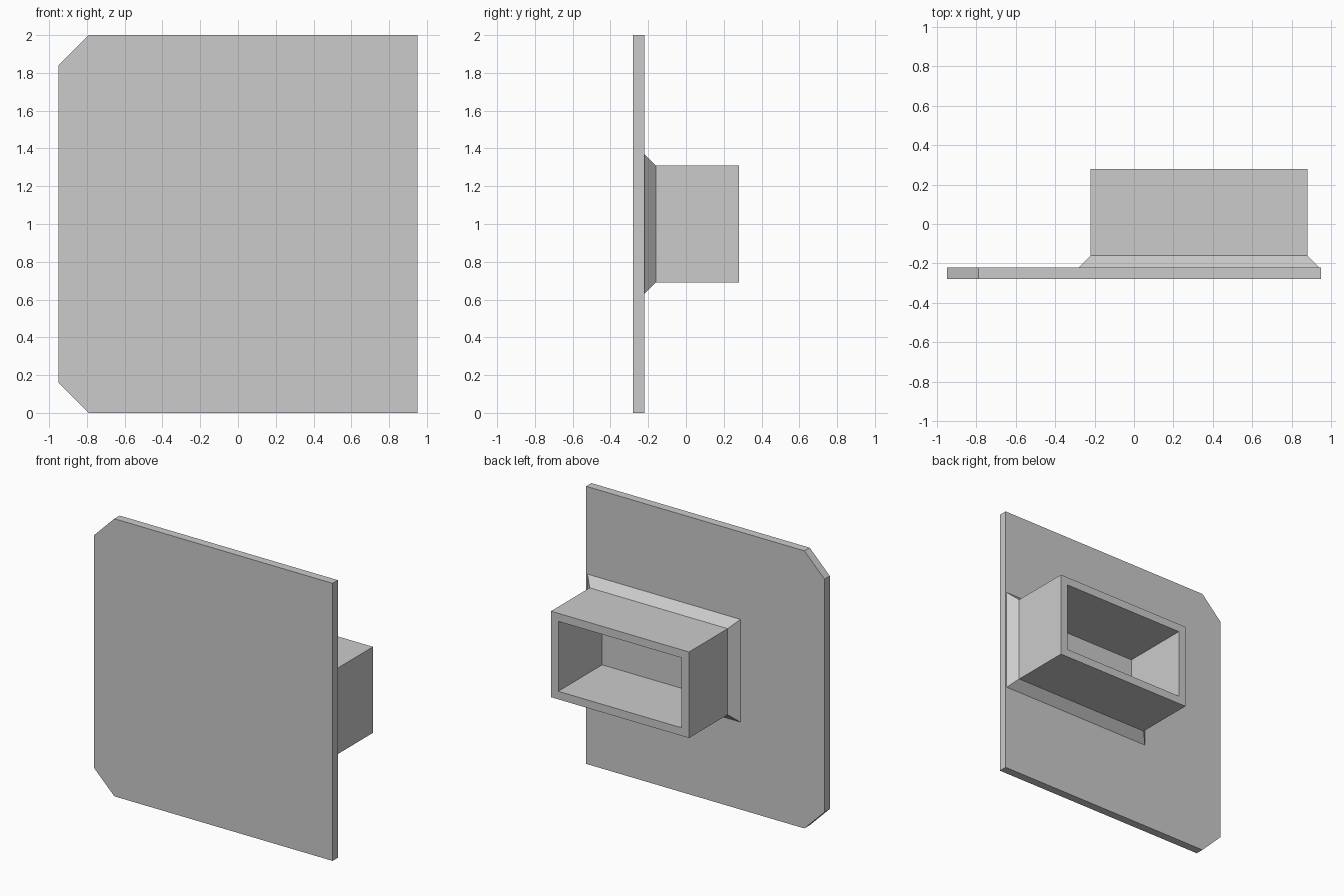
import bpy
import bmesh

cube = bpy.data.objects.get("Cube")
if cube:
    bpy.data.objects.remove(cube, do_unlink=True)

grey = bpy.data.materials.new("light grey")
grey.use_nodes = True
grey.diffuse_color = (0.6, 0.6, 0.6, 1)
grey.node_tree.nodes["Principled BSDF"].inputs["Base Color"].default_value = (0.6, 0.6, 0.6, 1)

PLATE_FRONT, PLATE_BACK, BOX_END = -0.28, -0.22, 0.28


def loft(name, rings, capped):
    """Join rings of points with quads, optionally closing both ends."""
    bm = bmesh.new()
    loops = [[bm.verts.new(p) for p in ring] for ring in rings]
    for a, b in zip(loops, loops[1:]):
        for i in range(len(a)):
            j = (i + 1) % len(a)
            bm.faces.new((a[i], a[j], b[j], b[i]))
    if capped:
        bm.faces.new(loops[0][::-1])
        bm.faces.new(loops[-1])
    bm.normal_update()
    mesh = bpy.data.meshes.new(name)
    bm.to_mesh(mesh)
    bm.free()
    mesh.materials.append(grey)
    obj = bpy.data.objects.new(name, mesh)
    bpy.context.collection.objects.link(obj)
    return obj


# Flat plate with two clipped corners on its right side
w, h, cut = 0.95, 2.0, 0.16
outline = [(w, 0), (w, h), (cut - w, h), (-w, h - cut), (-w, cut), (cut - w, 0)]
loft("plate", [[(x, y, z) for x, z in outline] for y in (PLATE_BACK, PLATE_FRONT)], True)


# Hollow box behind the plate: flared foot, outer walls, rim, inner walls
def rectangle(grow, y):
    x0, x1, z0, z1 = -0.22 - grow, 0.88 + grow, 0.69 - grow, 1.31 + grow
    return [(x0, y, z0), (x0, y, z1), (x1, y, z1), (x1, y, z0)]


flare, wall = 0.06, 0.058
loft("open_box", [
    rectangle(flare, PLATE_BACK),
    rectangle(0, PLATE_BACK + flare),
    rectangle(0, BOX_END),
    rectangle(-wall, BOX_END),
    rectangle(-wall, PLATE_BACK),
], False)

# Make every surface face outward
for obj in (bpy.data.objects["plate"], bpy.data.objects["open_box"]):
    bm = bmesh.new()
    bm.from_mesh(obj.data)
    bmesh.ops.recalc_face_normals(bm, faces=bm.faces)
    # The rim of the box must look backward
    if obj.name == "open_box":
        rim = max(bm.faces, key=lambda f: f.calc_center_median().y)
        if rim.normal.y < 0:
            bmesh.ops.reverse_faces(bm, faces=bm.faces)
    bm.to_mesh(obj.data)
    bm.free()
